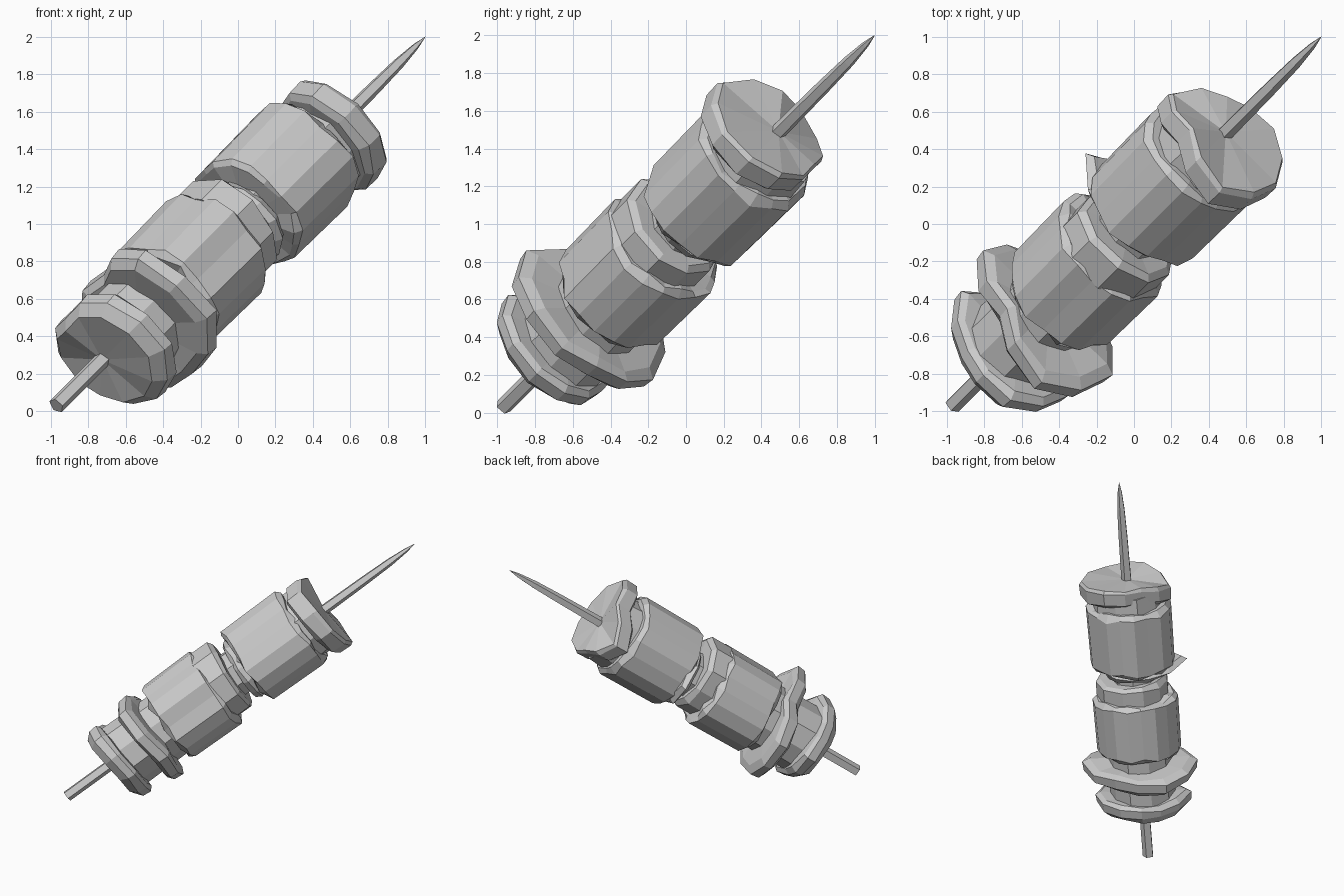
import bpy, bmesh, math, random
from mathutils import Vector

if "Cube" in bpy.data.objects:
    bpy.data.objects.remove(bpy.data.objects["Cube"])

random.seed(4)
AXIS = Vector((1, 1, 1))                      # skewer runs corner to corner
E1 = Vector((1, -1, 0)) / math.sqrt(2)
E2 = Vector((1, 1, -2)) / math.sqrt(6)
BASE = Vector((0, 0, 1))


def around(six, a):
    """Value at angle a (turns) from six values spaced 60 degrees apart."""
    p = (a % 1.0) * 6
    i = int(p)
    return six[i % 6] + (six[(i + 1) % 6] - six[i % 6]) * (p - i)


def chunk(name, rings, six, sides=12, shift=(0,) * 6, rough=0.0, jag=0.0):
    """Closed loft along the skewer; rings = (position, radius scale)."""
    bm = bmesh.new()
    flutes = [random.uniform(-rough, rough) for _ in range(sides)]
    loops = []
    for c, scale in rings:
        loop = []
        for k in range(sides):
            a = k / sides
            r = (around(six, a) + flutes[k]) * scale
            cc = c + around(shift, a) + random.uniform(-jag, jag)
            t = a * math.tau
            loop.append(bm.verts.new(BASE + AXIS * cc + E1 * r * math.cos(t) + E2 * r * math.sin(t)))
        loops.append(loop)
    for lo, hi in zip(loops, loops[1:]):
        for k in range(sides):
            n = (k + 1) % sides
            bm.faces.new((lo[k], lo[n], hi[n], hi[k]))
    # ends close on a centre point
    for loop, c in ((loops[0], rings[0][0]), (loops[-1], rings[-1][0])):
        mid = bm.verts.new(BASE + AXIS * c)
        for k in range(sides):
            bm.faces.new((loop[k], loop[(k + 1) % sides], mid))
    bmesh.ops.recalc_face_normals(bm, faces=bm.faces)
    me = bpy.data.meshes.new(name)
    bm.to_mesh(me)
    bm.free()
    ob = bpy.data.objects.new(name, me)
    bpy.context.collection.objects.link(ob)
    return ob


def even(r):
    return (r,) * 6


# wooden stick, tapering to the tip
chunk("skewer_stick", [(-0.97, 1), (-0.6, 1), (0.5, 0.95), (0.72, 0.85), (0.86, 0.7), (0.95, 0.4), (1.0, 0.03)],
      even(0.05), sides=5, rough=0.006)

# bottom cap slice and its core
chunk("bottom_cap", [(-0.725, 0.82), (-0.69, 0.98), (-0.655, 1.0), (-0.635, 0.9)],
      (0.40, 0.36, 0.31, 0.40, 0.30, 0.40), shift=(0.015, 0.01, -0.01, 0.01, -0.02, -0.005), jag=0.005)
chunk("bottom_core", [(-0.66, 1), (-0.33, 0.97)], even(0.28), sides=10, rough=0.012)

# wide wavy slice above the bottom cap
chunk("wide_slice", [(-0.53, 0.86), (-0.51, 0.98), (-0.465, 1.0), (-0.45, 0.87)],
      (0.49, 0.40, 0.46, 0.47, 0.32, 0.50), shift=(0.0, -0.015, -0.03, -0.01, 0.01, -0.025), jag=0.006)

# lower meat: fluted block with bevelled ends, and a stepped collar
chunk("lower_meat", [(-0.405, 0.9), (-0.39, 0.98), (-0.13, 1.0), (-0.11, 0.9)],
      even(0.347), sides=18, rough=0.019, jag=0.012)
chunk("lower_collar", [(-0.14, 1.0), (-0.045, 1.0), (-0.025, 0.88)],
      (0.33, 0.29, 0.27, 0.28, 0.33, 0.34), sides=10, shift=(0, 0, 0, -0.01, 0.01, 0.01), rough=0.01, jag=0.008)

# thin slice between the meats, with one flap sticking out
chunk("middle_core", [(-0.04, 1), (0.08, 1)], even(0.20), sides=8, rough=0.01)
chunk("middle_slice", [(0.005, 0.9), (0.025, 1.0), (0.05, 0.9)],
      (0.25, 0.27, 0.29, 0.45, 0.25, 0.22), shift=(0, 0, 0, 0.03, 0, 0), jag=0.006)

# upper meat and core
chunk("upper_meat", [(0.045, 0.9), (0.06, 0.98), (0.35, 1.0), (0.37, 0.9)],
      even(0.345), sides=18, rough=0.019, jag=0.012)
chunk("upper_core", [(0.35, 1), (0.45, 0.96)], even(0.30), sides=10, rough=0.014)

# top cap slice
chunk("top_cap", [(0.40, 0.88), (0.415, 0.99), (0.475, 1.0), (0.49, 0.95)],
      (0.40, 0.355, 0.27, 0.36, 0.29, 0.41), shift=(0.0, 0.015, 0.01, -0.035, 0.025, -0.02), jag=0.005)
